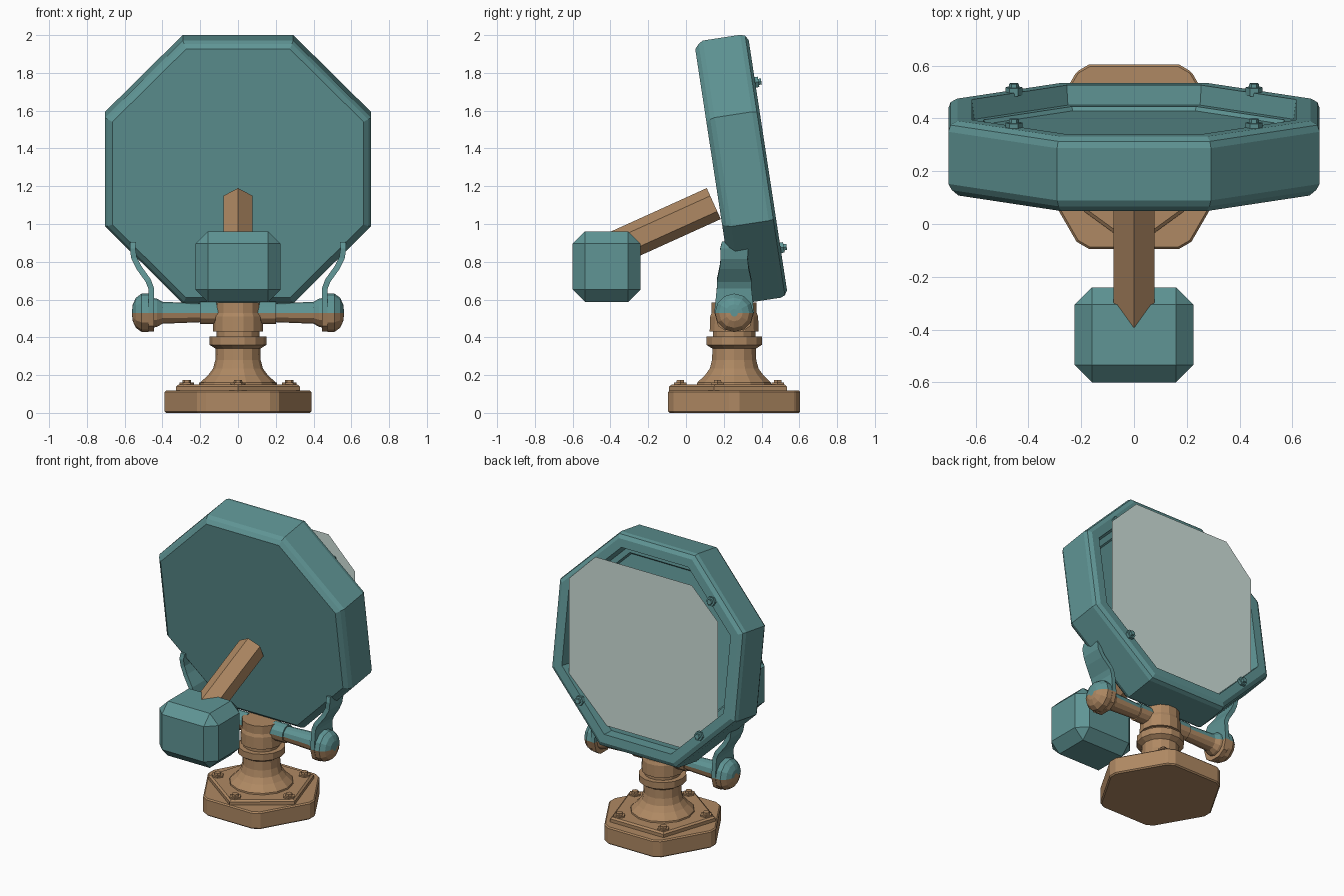
import bpy, bmesh
from math import pi, cos, sin, radians
from mathutils import Matrix, Vector

if "Cube" in bpy.data.objects:
    bpy.data.objects.remove(bpy.data.objects["Cube"], do_unlink=True)


def material(name, rgb):
    m = bpy.data.materials.new(name)
    m.use_nodes = True
    m.diffuse_color = (*rgb, 1)
    m.node_tree.nodes["Principled BSDF"].inputs["Base Color"].default_value = (*rgb, 1)
    return m


TEAL = material("teal_paint", (0.115, 0.30, 0.30))
BROWN = material("bronze_brown", (0.43, 0.25, 0.125))
GREY = material("mirror_grey", (0.62, 0.74, 0.70))
CY = 0.255          # depth of the pedestal axis
AXLE_Z = 0.53       # height of the tilt axle and of its paint split


def finish(name, bm, *mats):
    """Make an object; with two materials the second goes below the axle line."""
    bmesh.ops.recalc_face_normals(bm, faces=bm.faces)
    if len(mats) > 1:
        for f in bm.faces:
            f.material_index = int(f.calc_center_median().z < AXLE_Z)
    mesh = bpy.data.meshes.new(name)
    bm.to_mesh(mesh)
    bm.free()
    for m in mats:
        mesh.materials.append(m)
    obj = bpy.data.objects.new(name, mesh)
    bpy.context.collection.objects.link(obj)
    return obj


def lathe(name, profile, sides, frame, *mats, phase=0.0):
    """Turn (height, radius) points about the local z of frame."""
    bm = bmesh.new()
    rings = []
    for t, r in profile:
        angles = [phase + 2 * pi * i / sides for i in range(sides)]
        rings.append([bm.verts.new(frame @ Vector((r * cos(a), r * sin(a), t))) for a in angles])
    for lo, hi in zip(rings, rings[1:]):
        for i in range(sides):
            j = (i + 1) % sides
            bm.faces.new((lo[i], lo[j], hi[j], hi[i]))
    bm.faces.new(rings[0])
    bm.faces.new(rings[-1])
    return finish(name, bm, *mats)


def at(x, y, z):
    return Matrix.Translation((x, y, z))


def bolt(name, frame, radius, mat):
    lathe(name, [(0, radius), (0.03, radius), (0.03, radius * 0.6), (0.045, radius * 0.55)], 6, frame, mat)


# Hexagonal foot with clipped corners
bm = bmesh.new()
outline = []
for i in range(6):
    for d in (-0.07, 0.07):
        a = i * pi / 3 + d
        outline.append(bm.verts.new((0.389 * cos(a), CY + 0.389 * sin(a), 0)))
foot_face = bm.faces.new(outline)
up = bmesh.ops.extrude_face_region(bm, geom=[foot_face])
top_verts = [v for v in up["geom"] if isinstance(v, bmesh.types.BMVert)]
bmesh.ops.translate(bm, verts=top_verts, vec=(0, 0, 0.118))
foot = finish("foot", bm, BROWN)
bev = foot.modifiers.new("rim", "BEVEL")
bev.width, bev.segments = 0.008, 1

# Five-cornered flange with a bolt at each corner
lathe("foot_flange", [(0.11, 0.345), (0.14, 0.345), (0.15, 0.33)], 5, at(0, CY, 0), BROWN, phase=-pi / 2)
for i in range(5):
    a = -pi / 2 + i * 2 * pi / 5
    bolt(f"foot_bolt_{i + 1}", at(0.285 * cos(a), CY + 0.285 * sin(a), 0.13), 0.039, BROWN)

# Flared pedestal and swivel hub
lathe("pedestal", [(0.13, 0.205), (0.16, 0.2), (0.17, 0.19), (0.2, 0.158), (0.235, 0.132), (0.28, 0.12),
                   (0.34, 0.118), (0.36, 0.15), (0.405, 0.15), (0.405, 0.115), (0.44, 0.115)],
      14, at(0, CY, 0), BROWN)
lathe("swivel_hub", [(0.43, 0.133), (0.51, 0.13), (0.53, 0.122), (0.585, 0.122)], 14, at(0, CY, 0), BROWN)

# Axle halves with domed ends, and the curved arms holding the housing
axle_profile = [(0.1, 0.06), (0.2, 0.06), (0.2, 0.05), (0.4, 0.058), (0.43, 0.075), (0.46, 0.08),
                (0.475, 0.102), (0.51, 0.102), (0.54, 0.08), (0.557, 0.045), (0.56, 0.02)]
arm_path = [(0.46, 0.43, 0.04), (0.46, 0.46, 0.085), (0.46, 0.53, 0.105), (0.46, 0.61, 0.097),
            (0.46, 0.66, 0.092), (0.475, 0.7, 0.092), (0.525, 0.77, 0.077), (0.55, 0.82, 0.071),
            (0.558, 0.87, 0.074), (0.555, 0.905, 0.065)]
for side, s in (("left", 1), ("right", -1)):
    lathe(side + "_axle", axle_profile, 12, at(0, CY, AXLE_Z) @ Matrix.Rotation(s * pi / 2, 4, "Y"), TEAL, BROWN)
    bm = bmesh.new()
    rows = [[bm.verts.new((s * x, CY + d * w, z)) for d in (-1, 1)] for x, z, w in arm_path]
    for (a, b), (c, d) in zip(rows, rows[1:]):
        bm.faces.new((a, b, d, c))
    arm = finish(side + "_arm", bm, TEAL, BROWN)
    solid = arm.modifiers.new("thickness", "SOLIDIFY")
    solid.thickness, solid.offset = 0.03, 0

# Tilted octagonal housing, hollowed on the back
tilt = Matrix.Rotation(radians(8.7), 4, "X") @ Matrix.Rotation(-pi / 2, 4, "X")
housing_frame = at(0, 0.285, 1.289) @ tilt
across = [(-0.137, 0.665), (-0.115, 0.69), (-0.09, 0.704), (0.11, 0.704), (0.135, 0.695), (0.15, 0.67),
          (0.15, 0.615), (0.075, 0.605), (0.075, 0.57), (0.06, 0.56)]
lathe("housing", [(t, r / cos(pi / 8)) for t, r in across], 8, housing_frame, TEAL, phase=pi / 8)
for i, (sx, sy) in enumerate(((1, 1), (-1, 1), (-1, -1), (1, -1))):
    bolt(f"rim_bolt_{i + 1}", housing_frame @ at(sx * 0.455, sy * 0.443, 0.138), 0.032, TEAL)

# Upright mirror sheet with clipped corners
bm = bmesh.new()
w, h, c = 0.567, 0.57, 0.2
corner = [(w, h - c), (w - c, h), (c - w, h), (-w, h - c)]
points = corner + [(-x, -z) for x, z in corner]
bm.faces.new([bm.verts.new((x, 0.46, 1.3 + z)) for x, z in points])
finish("mirror", bm, GREY)

# Hexagonal strut from the housing down to the counterweight
start, end = Vector((0, 0.147, 1.108)), Vector((0, -0.363, 0.877))
along = end - start
strut_frame = Matrix.Translation(start) @ Matrix.Rotation(along.angle(Vector((0, 0, 1))), 4, "X")
lathe("strut", [(0, 0.09), (along.length, 0.09)], 6, strut_frame, BROWN, phase=pi / 2)

# Chamfered counterweight
bm = bmesh.new()
bmesh.ops.create_cube(bm, size=1, matrix=at(0, -0.42, 0.774) @ Matrix.Diagonal((0.45, 0.36, 0.375, 1)))
bmesh.ops.bevel(bm, geom=bm.edges[:], offset=0.066, segments=1, affect="EDGES")
finish("counterweight", bm, TEAL)
